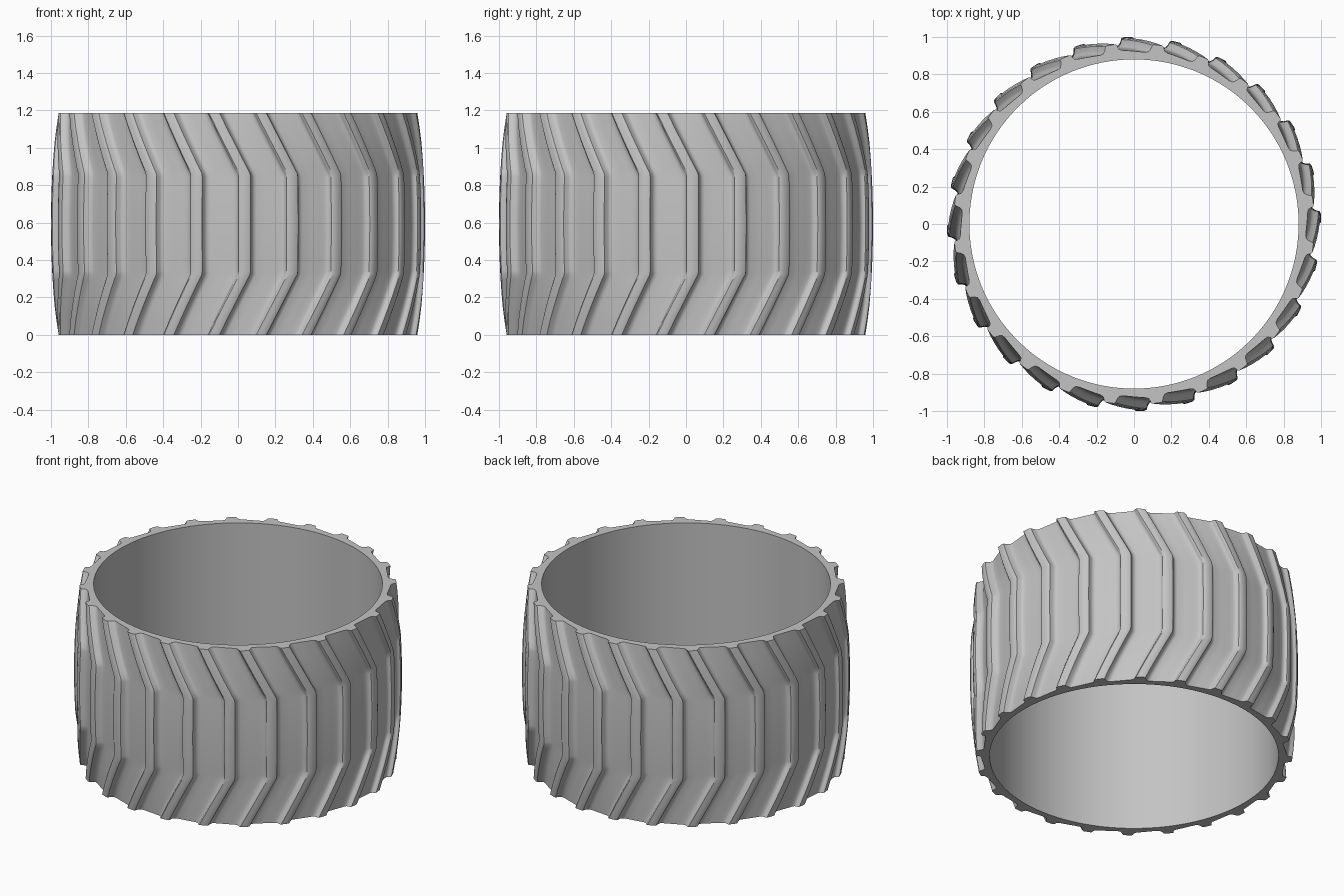
import bpy, bmesh, math

cube = bpy.data.objects.get("Cube")
if cube:
    bpy.data.objects.remove(cube, do_unlink=True)

HEIGHT = 1.185
HALF = HEIGHT / 2
INNER_R = 0.88
RIBS = 24
PITCH = 360 / RIBS

# One rib and its groove: angle in degrees, radial offset from the crown
RIB_PROFILE = [
    (0.0, -0.018), (0.15, -0.006), (0.6, 0), (2, 0), (3.3, 0), (3.9, -0.005),
    (4.4, -0.028), (5.0, -0.041), (6, -0.045), (9, -0.042), (12, -0.037),
    (13.6, -0.034), (14.6, -0.028),
]
# Distances from mid height, denser around the bend of the ribs
HALF_STEPS = [0.1, 0.19, 0.25, 0.27, 0.30, 0.36, 0.44, 0.52, HALF]


def crown(t):
    """Outer radius at distance t from mid height."""
    return 1.0 - 0.035 * (t / HALF) ** 2


def twist(t):
    """Chevron shift in degrees: straight in the middle, slanted to both ends."""
    return -9.8 * max(0.0, (t - 0.265) / (HALF - 0.265))


def ring(bm, z, radius, shift, grooved):
    verts = []
    for i in range(RIBS):
        for angle, depth in RIB_PROFILE:
            a = math.radians(i * PITCH + angle + shift)
            r = radius + (depth if grooved else 0)
            verts.append(bm.verts.new((r * math.sin(a), -r * math.cos(a), z)))
    return verts


def bridge(bm, low, high, smooth):
    n = len(low)
    for i in range(n):
        j = (i + 1) % n
        bm.faces.new((low[i], low[j], high[j], high[i])).smooth = smooth


# Colour
rubber = bpy.data.materials.new("grey_rubber")
rubber.use_nodes = True
grey = (0.55, 0.55, 0.55, 1)
rubber.diffuse_color = grey
rubber.node_tree.nodes["Principled BSDF"].inputs["Base Color"].default_value = grey

# Tread sleeve: grooved outside, flat rims, plain bore
bm = bmesh.new()
levels = [-t for t in reversed(HALF_STEPS)] + [0] + HALF_STEPS
outer = [ring(bm, HALF + s, crown(abs(s)), twist(abs(s)), True) for s in levels]
bore_low = ring(bm, 0, INNER_R, twist(HALF), False)
bore_high = ring(bm, HEIGHT, INNER_R, twist(HALF), False)
for low, high in zip(outer, outer[1:]):
    bridge(bm, low, high, True)
bridge(bm, outer[-1], bore_high, False)
bridge(bm, bore_high, bore_low, True)
bridge(bm, bore_low, outer[0], False)
bmesh.ops.recalc_face_normals(bm, faces=bm.faces)

mesh = bpy.data.meshes.new("tyre_tread")
bm.to_mesh(mesh)
bm.free()
mesh.materials.append(rubber)
tyre = bpy.data.objects.new("tyre_tread", mesh)
bpy.context.collection.objects.link(tyre)

# Smooth shading with crisp rims and groove edges
bpy.ops.object.select_all(action='DESELECT')
tyre.select_set(True)
bpy.context.view_layer.objects.active = tyre
bpy.ops.object.shade_smooth_by_angle(angle=math.radians(40))
